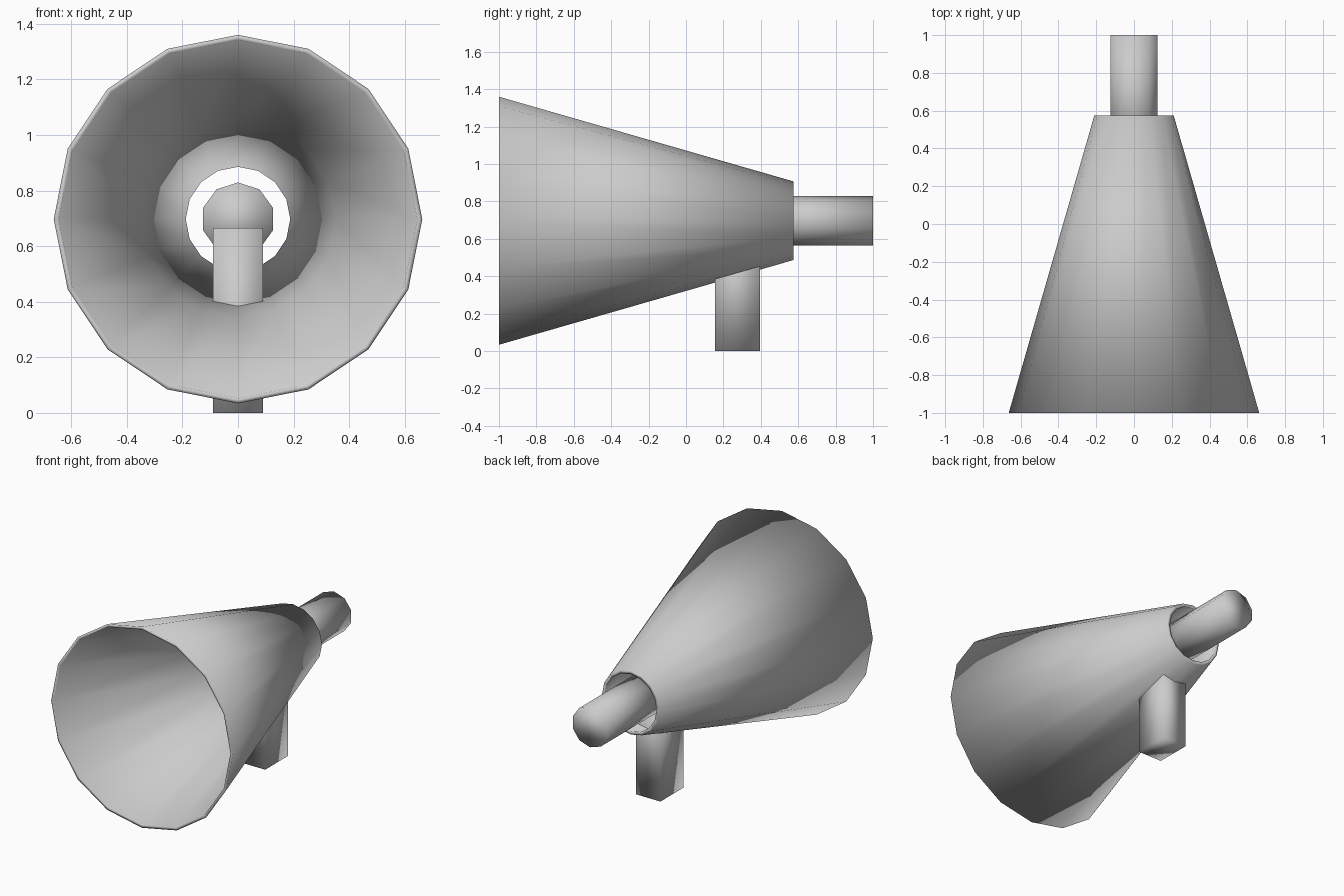
import bpy, bmesh, math

if "Cube" in bpy.data.objects:
    bpy.data.objects.remove(bpy.data.objects["Cube"])

AXIS_Z = 0.697  # height of the horn's centre line

grey = bpy.data.materials.new("plain grey")
grey.diffuse_color = (0.6, 0.6, 0.6, 1)
grey.use_nodes = True
grey.node_tree.nodes["Principled BSDF"].inputs["Base Color"].default_value = grey.diffuse_color


def finish(name, bm):
    """Turn a bmesh into a smooth grey object."""
    bmesh.ops.recalc_face_normals(bm, faces=bm.faces)
    for f in bm.faces:
        f.smooth = True
    mesh = bpy.data.meshes.new(name)
    bm.to_mesh(mesh)
    bm.free()
    mesh.materials.append(grey)
    obj = bpy.data.objects.new(name, mesh)
    bpy.context.collection.objects.link(obj)
    return obj


def lathe(name, profile, sides, closed_loop):
    """Spin (radius, y) points round the horn's centre line, a vertex on top."""
    bm = bmesh.new()
    rings = []
    for r, y in profile:
        angles = [2 * math.pi * i / sides for i in range(sides)]
        rings.append([bm.verts.new((r * math.sin(a), y, AXIS_Z + r * math.cos(a)))
                      for a in angles])
    pairs = list(zip(rings, rings[1:]))
    if closed_loop:
        pairs.append((rings[-1], rings[0]))
    else:
        bm.faces.new(rings[0])
        bm.faces.new(rings[-1])
    for a, b in pairs:
        for i in range(sides):
            j = (i + 1) % sides
            bm.faces.new((a[i], a[j], b[j], b[i]))
    return finish(name, bm)


# Horn: thin open shell, outer wall then inner wall
lathe("horn", [(0.663, -1.0), (0.21, 0.575), (0.188, 0.575),
               (0.352, 0.026), (0.645, -1.0)], 16, True)

# Mouthpiece: ten-sided rod through the small opening
lathe("mouthpiece", [(0.132, 0.36), (0.132, 1.0)], 10, False)

# Handle: upright block reaching up inside the horn
bm = bmesh.new()
bmesh.ops.create_cube(bm, size=1)
bmesh.ops.scale(bm, vec=(0.18, 0.24, 0.665), verts=bm.verts)
bmesh.ops.translate(bm, vec=(0, 0.275, 0.3325), verts=bm.verts)
finish("handle", bm)
